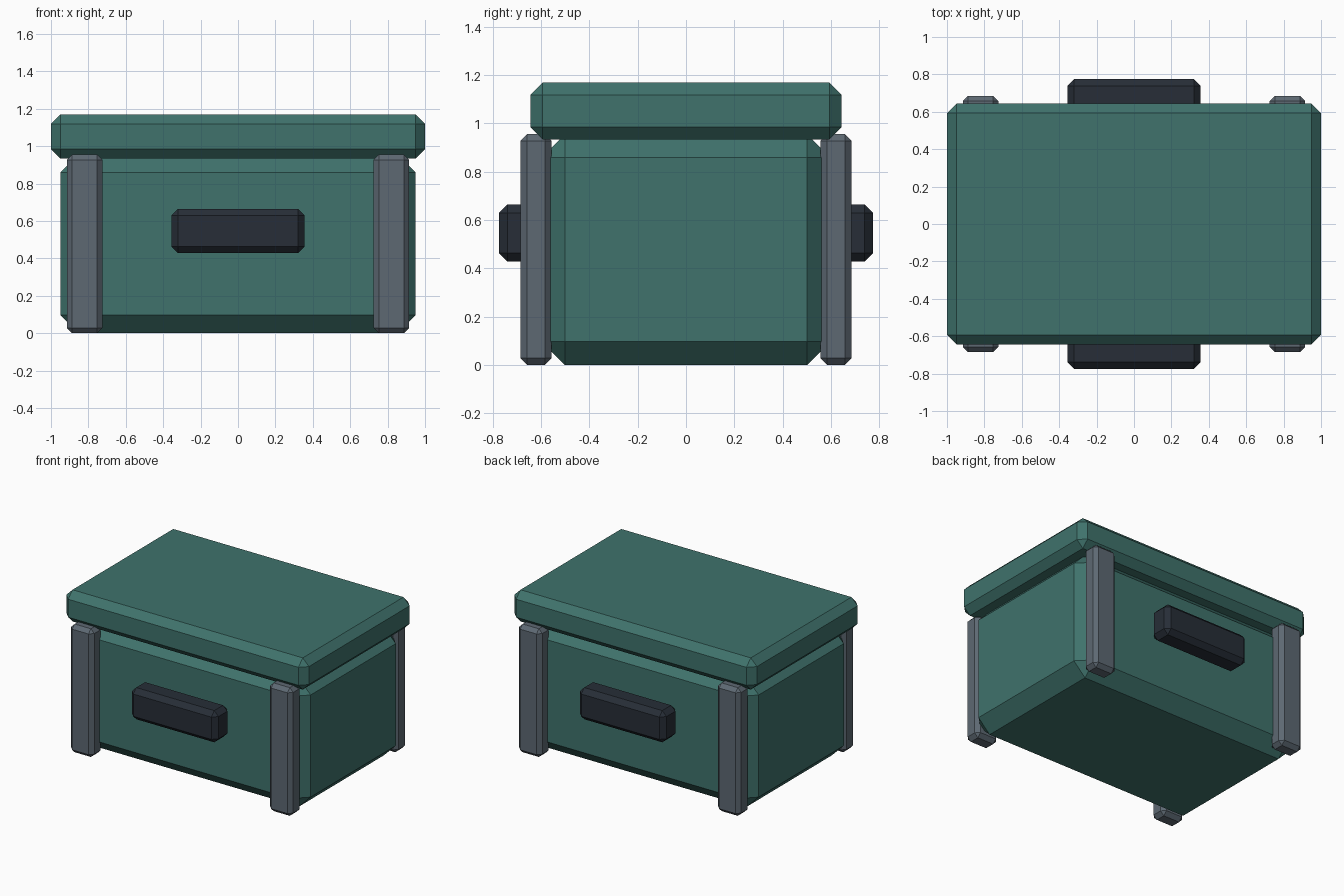
import bpy, bmesh
from mathutils import Matrix

if "Cube" in bpy.data.objects:
    bpy.data.objects.remove(bpy.data.objects["Cube"])


def material(name, color):
    mat = bpy.data.materials.new(name)
    mat.diffuse_color = (*color, 1)
    mat.use_nodes = True
    mat.node_tree.nodes["Principled BSDF"].inputs["Base Color"].default_value = mat.diffuse_color
    return mat


green = material("green_shell", (0.05, 0.17, 0.15))
grey = material("grey_metal", (0.11, 0.14, 0.17))
dark = material("dark_grip", (0.02, 0.027, 0.038))


def chamfered_box(name, size, centre, chamfer, mat):
    """Flat-faced box with a single-segment chamfer on every edge."""
    bm = bmesh.new()
    bmesh.ops.create_cube(bm, size=1, matrix=Matrix.Diagonal((*size, 1)))
    bmesh.ops.bevel(bm, geom=bm.edges[:], offset=chamfer, segments=1,
                    profile=0.5, affect='EDGES')
    mesh = bpy.data.meshes.new(name)
    bm.to_mesh(mesh)
    bm.free()
    mesh.materials.append(mat)
    obj = bpy.data.objects.new(name, mesh)
    obj.location = centre
    bpy.context.collection.objects.link(obj)
    return obj


# Body and overhanging lid
chamfered_box("body", (1.90, 1.196, 0.955), (0, 0, 0.4775), 0.097, green)
chamfered_box("lid", (2.00, 1.288, 0.236), (0, 0, 1.051), 0.051, green)

# Handles and corner posts, on front and back
for side, sy in (("front", -1), ("back", 1)):
    chamfered_box(f"{side}_handle", (0.713, 0.175, 0.236),
                  (0, sy * 0.6865, 0.546), 0.035, dark)
    for hand, sx in (("left", -1), ("right", 1)):
        chamfered_box(f"{side}_{hand}_post", (0.19, 0.129, 0.955),
                      (sx * 0.82, sy * 0.6205, 0.4775), 0.028, grey)
